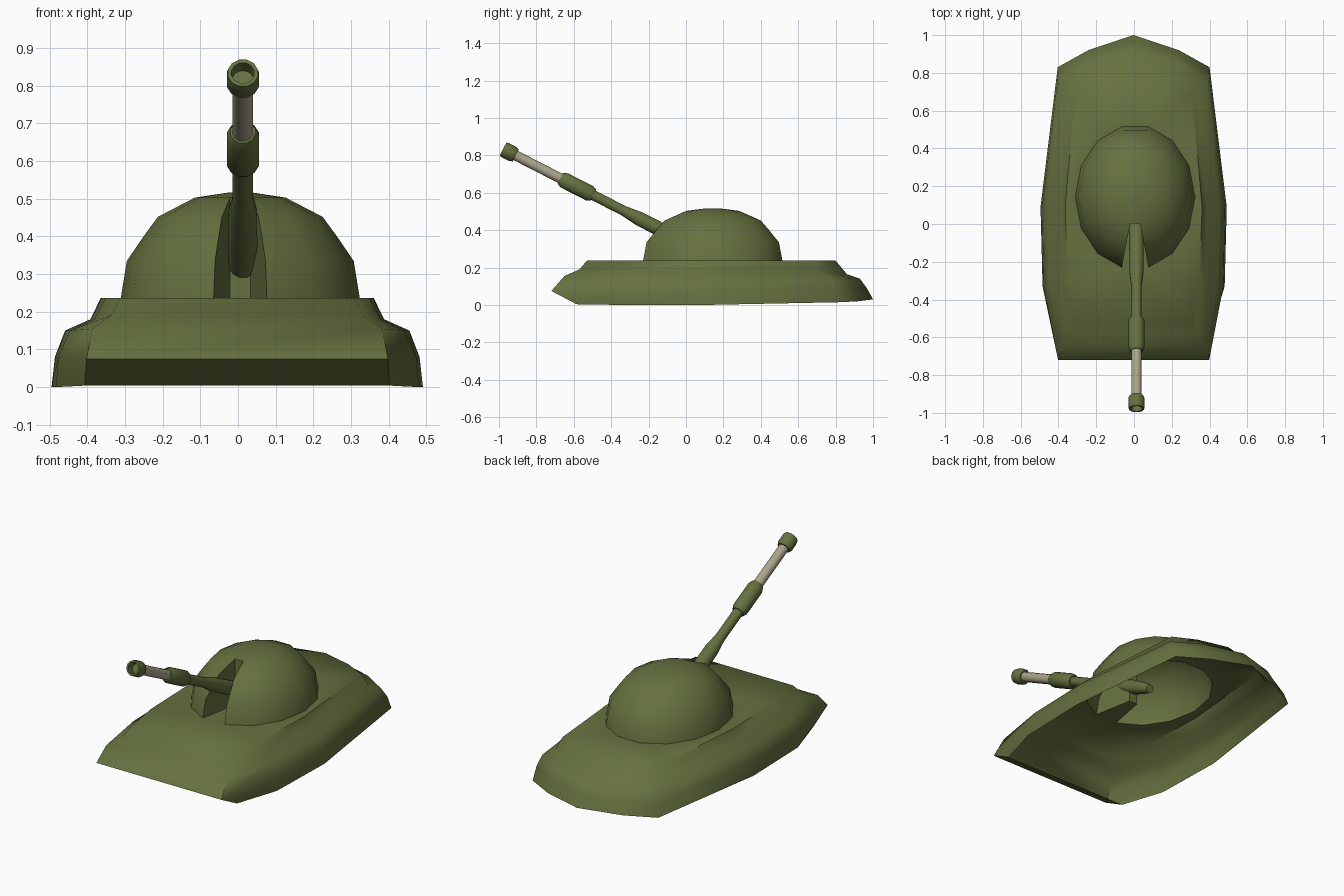
import bpy, bmesh, math
from mathutils import Vector

if "Cube" in bpy.data.objects:
    bpy.data.objects.remove(bpy.data.objects["Cube"])


def material(name, rgb):
    m = bpy.data.materials.new(name)
    m.diffuse_color = (*rgb, 1)
    m.use_nodes = True
    m.node_tree.nodes["Principled BSDF"].inputs["Base Color"].default_value = m.diffuse_color
    return m


OLIVE = material("olive green", (0.13, 0.165, 0.05))
TAN = material("pale khaki", (0.41, 0.38, 0.26))


def finish(bm, name, mat, angle, recalc=True):
    if recalc:
        bmesh.ops.recalc_face_normals(bm, faces=bm.faces)
        bm.normal_update()
        top = max((f for f in bm.faces if abs(f.normal.z) > 0.8),
                  key=lambda f: f.calc_center_median().z, default=None)
        if top and top.normal.z < 0:
            bmesh.ops.reverse_faces(bm, faces=bm.faces)
    me = bpy.data.meshes.new(name)
    bm.to_mesh(me)
    bm.free()
    me.materials.append(mat)
    for p in me.polygons:
        p.use_smooth = True
    me.set_sharp_from_angle(angle=math.radians(angle))
    ob = bpy.data.objects.new(name, me)
    bpy.context.collection.objects.link(ob)
    return ob


def bridge(bm, a, b):
    n = len(a)
    for i in range(n):
        j = (i + 1) % n
        bm.faces.new((a[i], a[j], b[j], b[i]))


# --- turret dome: 14 gores, front gore folded inwards as a gun slot
N, CX, CY, RX, RY, DECK = 14, 0.006, 0.143, 0.317, 0.382, 0.237
PROFILE = [(1, DECK), (.95, .335), (.81, .40), (.69, .452), (.38, .503), (.09, .517)]
SLOT_L, SLOT_R, SLOT_TOP = 10, 11, 4


def dome_point(i, k):
    a = 2 * math.pi * i / N
    r, z = PROFILE[k]
    return Vector((CX + RX * r * math.cos(a), CY + RY * r * math.sin(a), z))


def slot_foot(i):
    p = dome_point(i, SLOT_TOP)
    return Vector((p.x, p.y, DECK))


bm = bmesh.new()
rings = [[bm.verts.new(dome_point(i, k)) for i in range(N)] for k in range(len(PROFILE))]
for k in range(len(PROFILE) - 1):
    for i in range(N):
        if i == SLOT_L and k < SLOT_TOP:
            continue
        j = (i + 1) % N
        bm.faces.new((rings[k][i], rings[k][j], rings[k + 1][j], rings[k + 1][i]))
bm.faces.new(rings[-1])
foot_l, foot_r = (bm.verts.new(slot_foot(i)) for i in (SLOT_L, SLOT_R))
bm.faces.new([rings[k][SLOT_L] for k in range(SLOT_TOP + 1)] + [foot_l])
bm.faces.new([foot_r] + [rings[k][SLOT_R] for k in range(SLOT_TOP, -1, -1)])
bm.faces.new((foot_l, rings[SLOT_TOP][SLOT_L], rings[SLOT_TOP][SLOT_R], foot_r))
finish(bm, "turret_dome", OLIVE, 50)

# --- hull: open-bottomed shell lofted through half outlines (front to rear tip)
LEVELS = [
    [(.405, -.585, .004), (.482, -.33, 0), (.493, .09, 0), (.402, .83, .015), (.24, .92, .02), (0, 1, .03)],
    [(.40, -.72, .075), (.475, -.33, .08), (.484, .09, .08), (.398, .80, .09), (.237, .89, .09), (0, .967, .09)],
    [(.385, -.65, .155), (.445, -.32, .15), (.457, .09, .15), (.385, .765, .145), (.23, .86, .145), (0, .93, .14)],
    [(.335, -.57, .19), (.38, -.30, .18), (.39, .09, .18), (.335, .72, .17), (.20, .80, .168), (0, .86, .165)],
    [(.31, -.53, DECK), (.35, -.29, DECK), (.362, .09, DECK), (.31, .69, DECK), (.18, .755, DECK), (0, .80, DECK)],
]
bm = bmesh.new()
rings = []
for half in LEVELS:
    loop = half + [(-x, y, z) for x, y, z in reversed(half[:-1])]
    rings.append([bm.verts.new((x - .002, y, z)) for x, y, z in loop])
for a, b in zip(rings, rings[1:]):
    bridge(bm, a, b)
# front lip stays open underneath; deck is filled around the turret opening
hole = [bm.verts.new(dome_point((SLOT_R + i) % N, 0)) for i in range(N)]
hole += [bm.verts.new(slot_foot(i)) for i in (SLOT_L, SLOT_R)]
edges = []
for loop in (rings[-1], hole):
    for i, v in enumerate(loop):
        w = loop[(i + 1) % len(loop)]
        edges.append(bm.edges.get((v, w)) or bm.edges.new((v, w)))
bmesh.ops.triangle_fill(bm, edges=edges, use_beauty=True, normal=(0, 0, 1))
finish(bm, "hull", OLIVE, 62)

# --- gun: turned parts along one raised axis, stations given as (y, radius)
SIDES, GX, SLOPE = 12, 0.013, 0.512
AXIS = Vector((0, -1, SLOPE)).normalized()
SIDE = Vector((1, 0, 0))
UP = SIDE.cross(AXIS)


def turned(name, stations, mat):
    bm = bmesh.new()
    rings = []
    for y, r in stations:
        c = Vector((GX, y, .41 - SLOPE * (y + .15)))
        rings.append([bm.verts.new(c + r * (SIDE * math.cos(t) + UP * math.sin(t)))
                      for t in (2 * math.pi * (i + .5) / SIDES for i in range(SIDES))])
    for a, b in zip(rings, rings[1:]):
        bridge(bm, a, b)
    bm.faces.new(rings[0])
    bm.faces.new(rings[-1])
    bmesh.ops.recalc_face_normals(bm, faces=bm.faces)
    return finish(bm, name, mat, 35, recalc=False)


turned("gun_base", [(.15, .024), (.09, .034), (0, .04), (-.25, .039), (-.33, .028), (-.52, .028)], OLIVE)
turned("gun_sleeve", [(-.495, .034), (-.515, .044), (-.65, .044), (-.672, .034)], OLIVE)
turned("gun_barrel", [(-.66, .028), (-.925, .028)], TAN)
turned("muzzle_brake", [(-.91, .036), (-.925, .044), (-.965, .044), (-.978, .041),
                        (-.978, .031), (-.94, .029)], OLIVE)
